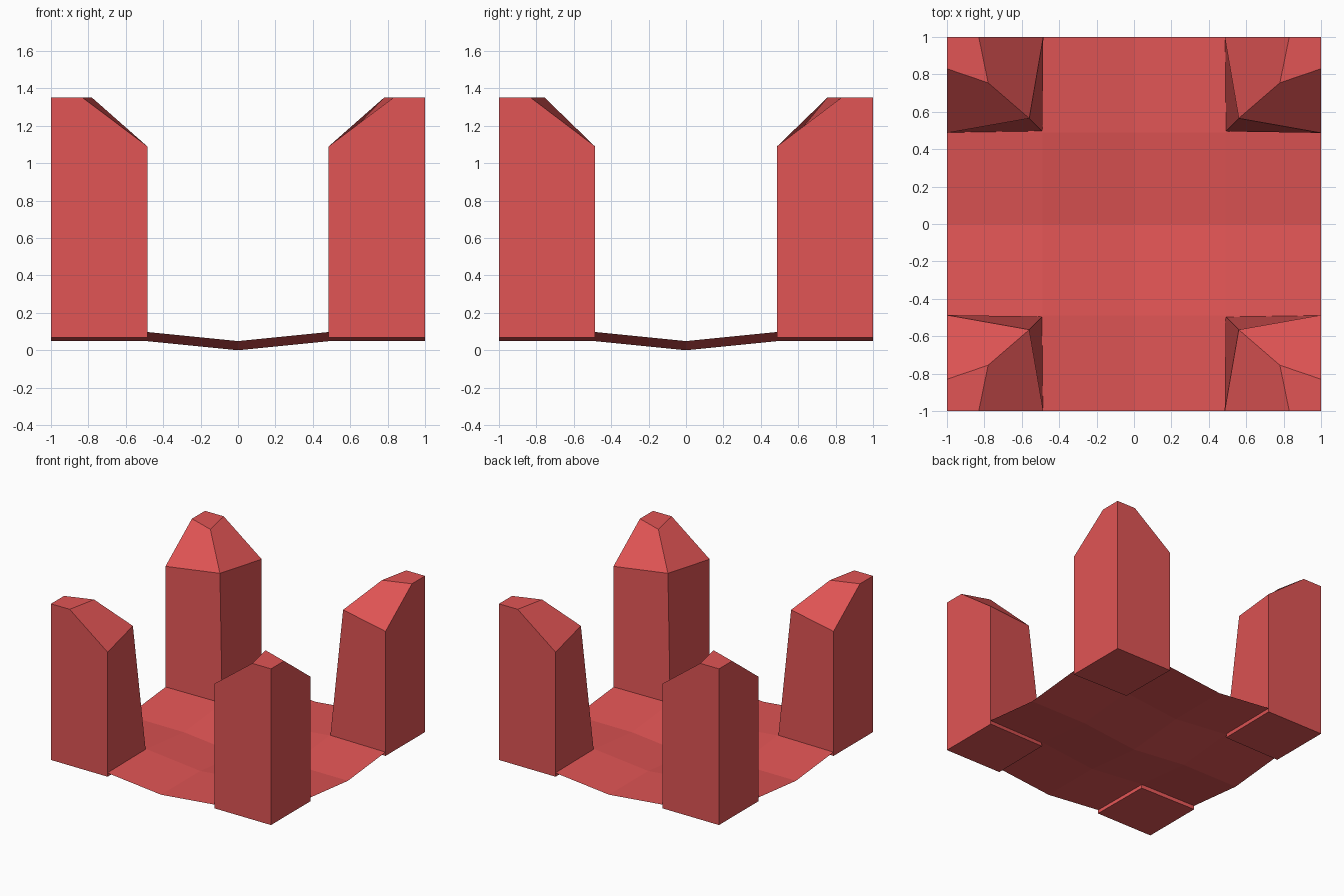
import bpy

if "Cube" in bpy.data.objects:
    bpy.data.objects.remove(bpy.data.objects["Cube"])

red = bpy.data.materials.new("red")
red.diffuse_color = (0.75, 0.09, 0.09, 1)
red.use_nodes = True
red.node_tree.nodes["Principled BSDF"].inputs["Base Color"].default_value = red.diffuse_color


def add_object(name, verts, faces):
    mesh = bpy.data.meshes.new(name)
    mesh.from_pydata(verts, [], faces)
    mesh.update()
    mesh.materials.append(red)
    obj = bpy.data.objects.new(name, mesh)
    bpy.context.collection.objects.link(obj)
    return obj


# Dished floor sheet: a 4 x 4 grid that dips to the centre
steps = [-1, -0.49, 0, 0.49, 1]
n = len(steps)
floor_verts = [(x, y, 0.1 * (min(abs(x), 0.49) + min(abs(y), 0.49)))
               for y in steps for x in steps]
floor_faces = [(j * n + i, j * n + i + 1, (j + 1) * n + i + 1, (j + 1) * n + i)
               for j in range(n - 1) for i in range(n - 1)]
add_object("floor", floor_verts, floor_faces)

# Corner tower: straight outer walls, leaning inner corner, sloped cap
base = [(1, 1, 0.067), (0.485, 1, 0.067), (0.49, 0.495, 0.067), (1, 0.487, 0.067)]
eaves = [(0.485, 1, 1.09), (0.56, 0.565, 1.12), (1, 0.487, 1.09)]
cap = [(1, 1, 1.35), (0.83, 1, 1.35), (0.78, 0.755, 1.35), (1, 0.83, 1.35)]
tower_faces = [
    (0, 3, 2, 1),          # underside
    (0, 1, 4, 8, 7),       # outer wall along y
    (0, 7, 10, 6, 3),      # outer wall along x
    (1, 2, 5, 4),          # inner walls
    (2, 3, 6, 5),
    (4, 5, 9, 8),          # sloped roof
    (5, 6, 10, 9),
    (7, 8, 9, 10),         # flat top
]

for side, sx in (("left", -1), ("right", 1)):
    for end, sy in (("front", -1), ("back", 1)):
        verts = [(x * sx, y * sy, z) for x, y, z in base + eaves + cap]
        # A single mirror flips the winding, so reverse it to face outward
        faces = [f if sx * sy > 0 else f[::-1] for f in tower_faces]
        add_object(f"{end}_{side}_tower", verts, faces)
